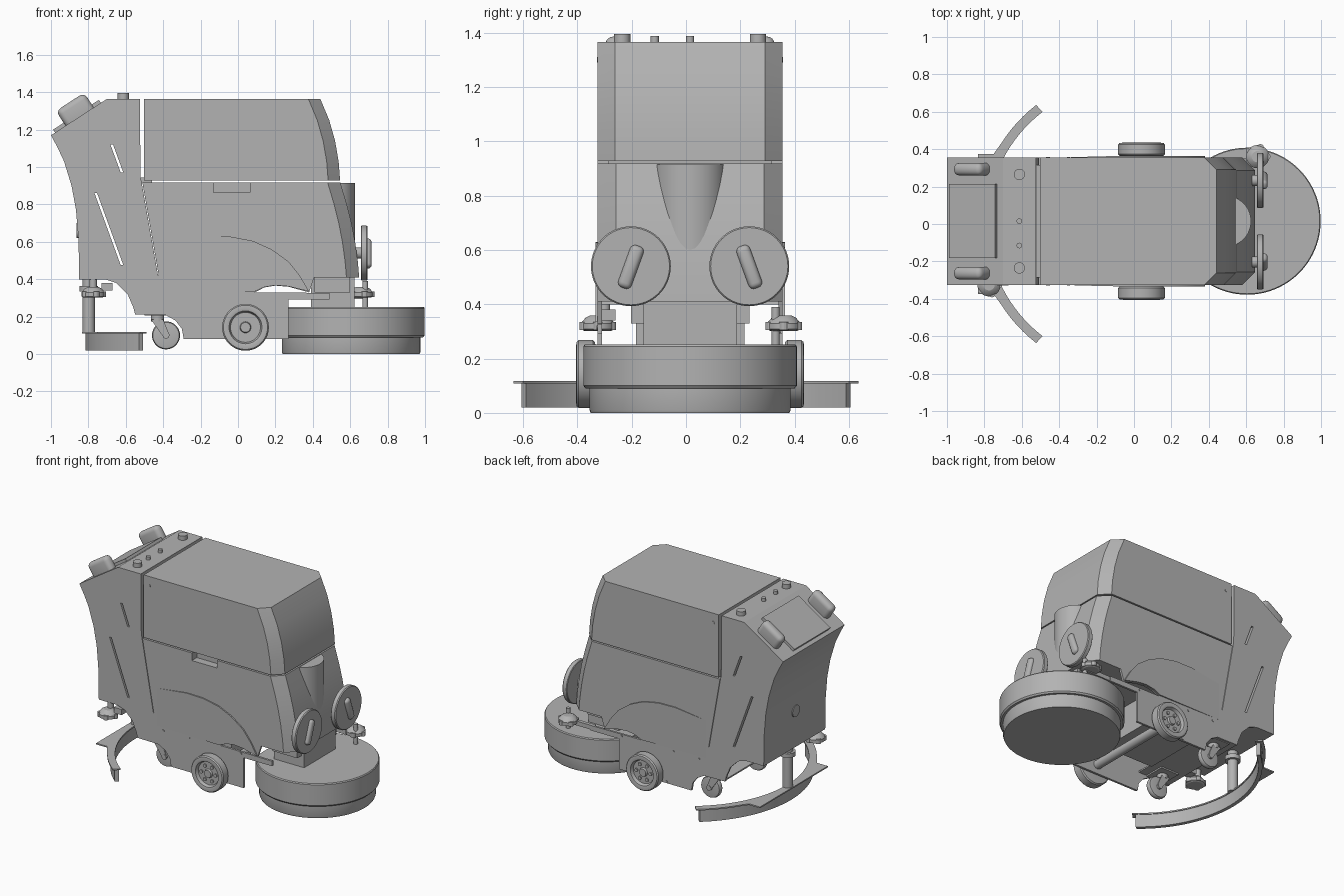
import bpy, bmesh, math
from mathutils import Matrix, Vector

if "Cube" in bpy.data.objects:
    bpy.data.objects.remove(bpy.data.objects["Cube"])

grey = bpy.data.materials.new("plain grey")
grey.use_nodes = True
tone = (0.45, 0.45, 0.45, 1)
grey.diffuse_color = tone
grey.node_tree.nodes["Principled BSDF"].inputs["Base Color"].default_value = tone

MID = 0.015          # centre line of the machine
HALF = 0.34          # half width of the body
SLOPE = math.atan2(0.195, 0.3)
AXES = {"x": Matrix.Rotation(math.pi / 2, 4, "Y"),
        "y": Matrix.Rotation(math.pi / 2, 4, "X"), "z": Matrix()}


def finish(name, bm):
    bmesh.ops.recalc_face_normals(bm, faces=bm.faces)
    mesh = bpy.data.meshes.new(name)
    bm.to_mesh(mesh)
    bm.free()
    ob = bpy.data.objects.new(name, mesh)
    bpy.context.collection.objects.link(ob)
    mesh.materials.append(grey)
    return ob


def loft(name, rings):
    """Skin a stack of rings and cap both ends."""
    bm = bmesh.new()
    rows = [[bm.verts.new(p) for p in ring] for ring in rings]
    for a, b in zip(rows, rows[1:]):
        for i in range(len(a)):
            j = (i + 1) % len(a)
            bm.faces.new((a[i], a[j], b[j], b[i]))
    bm.faces.new(rows[0])
    bm.faces.new(rows[-1])
    return finish(name, bm)


def side_prism(name, pts, y0, y1):
    return loft(name, [[(x, y, z) for x, z in pts] for y in (y0, y1)])


def box(name, lo, hi, bevel=0, turn=None):
    lo, hi = Vector(lo), Vector(hi)
    bm = bmesh.new()
    bmesh.ops.create_cube(bm, size=1)
    bmesh.ops.scale(bm, vec=hi - lo, verts=bm.verts)
    if bevel:
        bmesh.ops.bevel(bm, geom=bm.edges[:], offset=bevel, segments=4,
                        profile=0.5, affect="EDGES")
    place = Matrix.Translation((lo + hi) / 2) @ (turn or Matrix())
    bmesh.ops.transform(bm, matrix=place, verts=bm.verts)
    return finish(name, bm)


def lathe(name, profile, at, axis="z", steps=48):
    """Revolve (radius, height) points round an axis."""
    place = Matrix.Translation(at) @ AXES[axis]
    rings = [[place @ Vector((r * math.cos(t), r * math.sin(t), h))
              for t in (2 * math.pi * k / steps for k in range(steps))]
             for r, h in profile]
    return loft(name, rings)


def rod(name, at, r, length, axis="z", steps=24):
    return lathe(name, [(r, -length / 2), (r, length / 2)], at, axis, steps)


def cut(ob, tool):
    mod = ob.modifiers.new("cut", "BOOLEAN")
    mod.operation, mod.object, mod.solver = "DIFFERENCE", tool, "EXACT"
    bpy.context.view_layer.objects.active = ob
    bpy.ops.object.modifier_apply(modifier=mod.name)
    bpy.data.objects.remove(tool)


def hull(name, levels, back, chamfer=0.068):
    """Stack of plan outlines with chamfered front corners."""
    rings = []
    for z, front in levels:
        b, c = back(z), chamfer
        half = [(b, HALF), (front - c, HALF), (front, HALF - c)]
        plan = half + [(x, -y) for x, y in reversed(half)]
        rings.append([(x, MID + y, z) for x, y in plan])
    return loft(name, rings)


# Main body and upper tank
body = hull("main_body", [(0.41, 0.648), (0.5, 0.64), (0.6, 0.626), (0.7, 0.607),
                          (0.8, 0.582), (0.918, 0.547)],
            lambda z: -0.517 + (0.95 - z) * 0.176)
cut(body, box("grip_cutter", (-0.13, -0.4, 0.865), (0.065, -0.27, 0.921)))
hull("upper_tank", [(0.927, 0.546), (1.03, 0.538), (1.14, 0.519),
                    (1.25, 0.488), (1.365, 0.44)], lambda z: -0.502, 0.064)
rod("filler_spout", (0.49, MID, 0.71), 0.136, 0.41, steps=48)

# Rear console with slanted slots cut through
console = side_prism("rear_console", [
    (-1, 1.17), (-0.7, 1.365), (-0.525, 1.365), (-0.521, 0.95), (-0.424, 0.4),
    (-0.85, 0.4), (-0.852, 0.6), (-0.866, 0.77), (-0.89, 0.9), (-0.93, 1.03),
    (-0.965, 1.105)], MID - HALF, MID + HALF)
for (x0, z0), (x1, z1) in (((-0.675, 1.12), (-0.62, 0.97)),
                           ((-0.76, 0.86), (-0.62, 0.475))):
    w = 0.007
    cut(console, side_prism("slot_cutter", [(x0 - w, z0), (x0 + w, z0),
                                            (x1 + w, z1), (x1 - w, z1)], -0.5, 0.5))
rod("drain_port", (-0.858, MID, 0.66), 0.04, 0.012, "x")
side_prism("seam_strip", [(-0.522, 0.918), (-0.522, 0.945), (-0.46, 0.945),
                          (-0.46, 0.918)], MID - 0.3, MID + 0.3)

# Control screen, hand grips and buttons
tilt = Matrix.Rotation(-SLOPE, 4, "Y")
box("screen", (-1.004, MID - 0.198, 1.252), (-0.712, MID + 0.198, 1.282), turn=tilt)
for s in (-1, 1):
    y = MID + s * 0.278
    box("hand_grip", (-0.95, y - 0.034, 1.22), (-0.77, y + 0.034, 1.36), 0.03, tilt)
    rod("large_button", (-0.613, MID + s * 0.25, 1.375), 0.03, 0.04)
    rod("small_button", (-0.613, -0.05 + s * 0.065, 1.37), 0.015, 0.034)
    rod("side_rivet", (-0.46, MID + s * HALF, 1.3), 0.01, 0.006, "y", 12)

# Lower side panels, wheel arch bulges, running gear on both sides
skirt = [(-0.85, 0.42), (-0.85, 0.4), (-0.71, 0.4), (-0.65, 0.38), (-0.59, 0.32),
         (-0.56, 0.25), (-0.55, 0.212), (-0.39, 0.21), (-0.335, 0.18),
         (-0.3, 0.135), (-0.29, 0.08), (0.27, 0.08), (0.27, 0.292), (0.49, 0.292),
         (0.49, 0.327), (0.09, 0.33), (0.14, 0.356), (0.2, 0.366), (0.27, 0.36),
         (0.38, 0.33), (0.41, 0.42)]
bulge = [(-0.4, 0.34), (-0.4, 0.6), (-0.17, 0.63), (-0.04, 0.628), (0.08, 0.605),
         (0.18, 0.56), (0.27, 0.495), (0.33, 0.42), (0.38, 0.335), (0.27, 0.362),
         (0.2, 0.368), (0.14, 0.358), (0.09, 0.335)]
for s in (-1, 1):
    edge = MID + s * HALF
    side_prism("side_skirt", skirt, edge - s * 0.015, edge)
    loft("arch_bulge", [
        [(x, edge - s * 0.005, z) for x, z in bulge],
        [(x, edge + s * 0.009 * max(0, min(1, (x + 0.4) / 0.3)), z) for x, z in bulge]])
    for x, z in ((-0.35, 0.315), (-0.15, 0.315), (0.25, 0.315), (-0.1, 0.09)):
        rod("skirt_bolt", (x, edge, z), 0.008, 0.008, "y", 10)

    # Drive wheel with dished hub
    wheel = [(0.1, -0.036), (0.118, -0.034), (0.125, -0.026), (0.125, 0.026),
             (0.118, 0.034), (0.1, 0.036), (0.088, 0.033), (0.08, 0.012),
             (0.03, 0.012), (0.026, 0.026), (0.012, 0.026)]
    lathe("drive_wheel", [(r, -s * h) for r, h in wheel],
          (0.04, MID + s * 0.384, 0.143), "y")
    for k in range(6):
        t = k * math.pi / 3
        rod("hub_bolt", (0.04 + 0.055 * math.cos(t), MID + s * 0.398,
                         0.143 + 0.055 * math.sin(t)), 0.012, 0.012, "y", 12)

    # Swivel caster
    y = MID + s * 0.25
    tread = [(0.055, -0.02), (0.07, -0.017), (0.075, -0.006), (0.075, 0.006),
             (0.07, 0.017), (0.055, 0.02)]
    lathe("caster_wheel", tread, (-0.385, y, 0.1), "y", 32)
    rod("caster_axle", (-0.385, y, 0.1), 0.018, 0.07, "y", 16)
    rod("caster_swivel", (-0.43, y, 0.19), 0.035, 0.03)
    box("caster_plate", (-0.5, y - 0.07, 0.205), (-0.36, y + 0.075, 0.215))
    for f in (-1, 1):
        side_prism("caster_fork", [(-0.465, 0.185), (-0.4, 0.185), (-0.365, 0.1),
                                   (-0.385, 0.08), (-0.405, 0.1)],
                   y + f * 0.026, y + f * 0.032)

# Chassis under the body
box("chassis_tray", (-0.3, MID - 0.2, 0.2), (0.08, MID + 0.2, 0.41))
box("chassis_beam", (-0.55, MID - 0.325, 0.215), (-0.3, MID + 0.325, 0.225))
rod("drive_axle", (0.04, MID, 0.143), 0.03, 0.72, "y")

# Brush deck: round cover with a flat back, brush and neck
cover = lathe("brush_cover", [(0.385, 0.09), (0.393, 0.1), (0.393, 0.245),
                              (0.388, 0.252)], (0.605, MID, 0), steps=96)
cut(cover, box("flat_cutter", (0.1, -0.6, 0), (0.27, 0.6, 0.4)))
lathe("brush", [(0.366, 0), (0.37, 0.01), (0.37, 0.095)], (0.605, MID, 0), steps=96)
box("deck_neck", (0.39, MID - 0.172, 0.24), (0.622, MID + 0.172, 0.43))
for s in (-1, 1):
    y = MID + s * 0.195
    box("neck_bracket", (0.41, y - 0.023, 0.33), (0.6, y + 0.023, 0.42))

    # Round guide discs on the nose with a raised oblong handle
    y = MID + s * 0.218
    lathe("guide_disc", [(0.143, -0.018), (0.147, -0.014), (0.147, 0.012),
                         (0.142, 0.018)], (0.675, y, 0.54), "x", 64)
    rod("guide_stem", (0.64, y, 0.54), 0.03, 0.06, "x")
    box("disc_handle", (0.66, y - 0.026, 0.455), (0.714, y + 0.026, 0.62), 0.02,
        Matrix.Rotation(s * 0.35, 4, "X"))

# Clamp knobs: one behind, one at the front
for x, y in ((-0.775, -0.325), (0.66, 0.36)):
    lathe("clamp_knob", [(0.05, 0.302), (0.062, 0.308), (0.062, 0.33), (0.045, 0.35),
                         (0.03, 0.358)], (x, y, 0), steps=32)
    for k in range(5):
        t = k * math.tau / 5
        rod("knob_lobe", (x + 0.052 * math.cos(t), y + 0.052 * math.sin(t), 0.32),
            0.018, 0.03, steps=12)
rod("front_knob_stem", (0.68, 0.33, 0.32), 0.015, 0.14)
box("front_knob_arm", (0.47, 0.325, 0.295), (0.68, 0.35, 0.325))
rod("rear_knob_stem", (-0.775, -0.3, 0.37), 0.02, 0.1)
box("rear_knob_ribs", (-0.73, -0.33, 0.34), (-0.67, -0.26, 0.38))

# Curved squeegee hung from a post
def arc(r, reach, n=32):
    a = math.asin(reach / r)
    return [(-0.03 - r * math.cos(t), r * math.sin(t))
            for t in (a * (2 * k / n - 1) for k in range(n + 1))]


def flat_prism(name, pts, z0, z1):
    return loft(name, [[(x, y, z) for x, y in pts] for z in (z0, z1)])


flat_prism("squeegee_blade", arc(0.785, 0.605) + arc(0.76, 0.59)[::-1], 0.02, 0.112)
outer = arc(0.805, 0.636)
wing = [p for p in outer if p[1] < -0.4] + [(-0.75, -0.375), (-0.835, -0.375),
        (-0.835, 0.375), (-0.75, 0.375)] + [p for p in outer if p[1] > 0.4]
flat_prism("squeegee_plate", wing + arc(0.755, 0.6)[::-1], 0.109, 0.118)
rod("squeegee_post", (-0.798, MID, 0.26), 0.033, 0.3)
rod("squeegee_collar", (-0.798, MID, 0.35), 0.05, 0.03)

# Soft shading with crisp edges
bpy.ops.object.select_all(action="DESELECT")
for ob in bpy.context.scene.objects:
    if ob.type == "MESH" and ob.data.materials[:1] == [grey]:
        ob.select_set(True)
        bpy.context.view_layer.objects.active = ob
bpy.ops.object.shade_smooth_by_angle(angle=math.radians(25))
